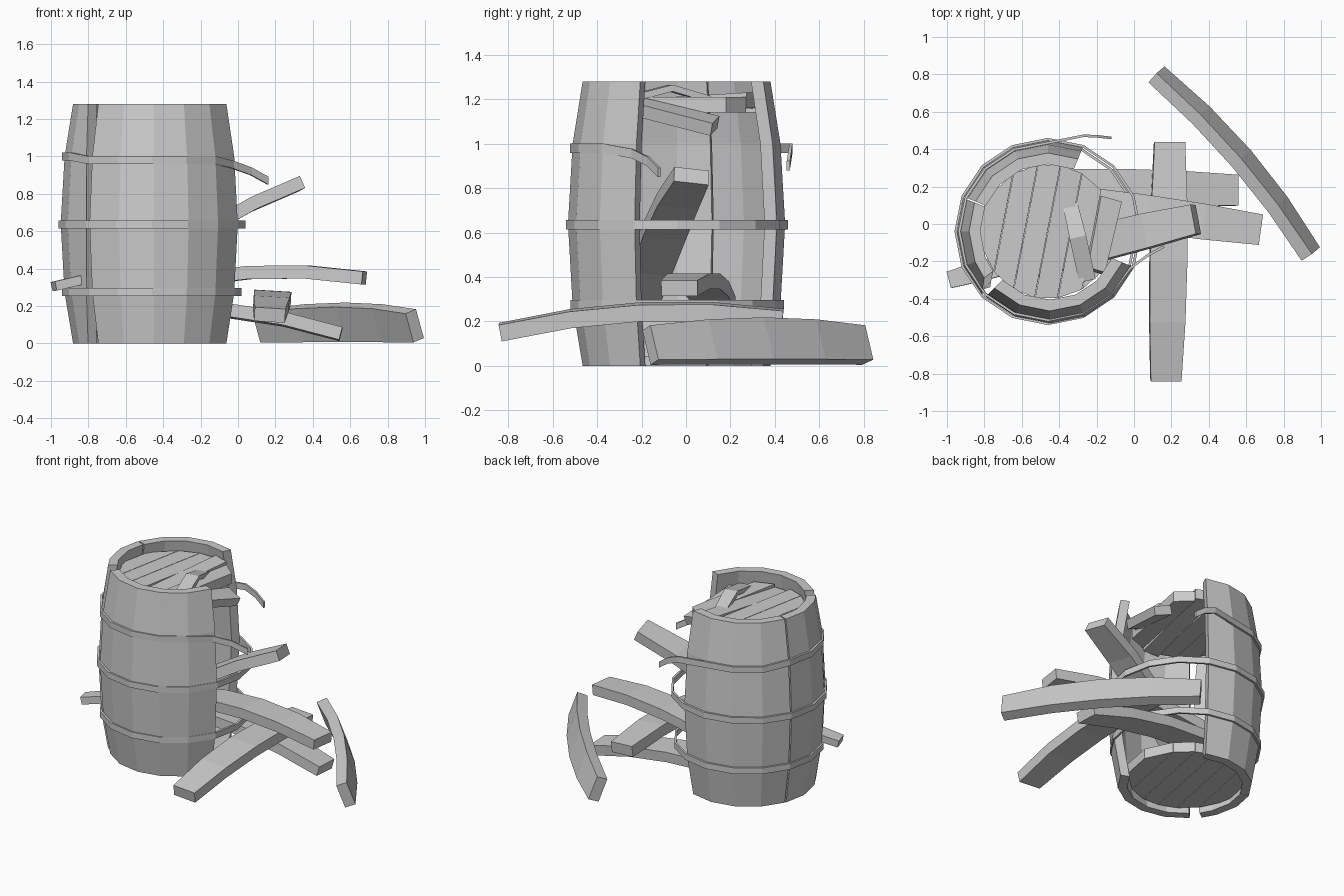
import bpy, bmesh, math
from mathutils import Vector as V

if "Cube" in bpy.data.objects:
    bpy.data.objects.remove(bpy.data.objects["Cube"])

CX, CY = -0.46, -0.04
LEVELS = [(0, 0.42), (0.27, 0.465), (0.64, 0.486), (1.0, 0.465), (1.28, 0.42)]


def sweep(name, rings, closed=False):
    """Skin a list of equal-sized point rings into a flat shaded solid."""
    bm = bmesh.new()
    vs = [[bm.verts.new(p) for p in r] for r in rings]
    n = len(vs[0])
    for i in range(len(vs) if closed else len(vs) - 1):
        a, b = vs[i], vs[(i + 1) % len(vs)]
        for k in range(n):
            m = (k + 1) % n
            bm.faces.new((a[k], a[m], b[m], b[k]))
    if not closed:
        bm.faces.new(vs[0])
        bm.faces.new(vs[-1])
    bmesh.ops.recalc_face_normals(bm, faces=bm.faces)
    me = bpy.data.meshes.new(name)
    bm.to_mesh(me)
    bm.free()
    ob = bpy.data.objects.new(name, me)
    bpy.context.collection.objects.link(ob)
    return ob


def polar(deg, r, z):
    a = math.radians(deg)
    return V((CX + r * math.cos(a), CY + r * math.sin(a), z))


def wall(name, angles, grow=0.0, thick=0.06, taper=0):
    """Curved run of staves; taper narrows the last edge at top and bottom."""
    rings = []
    for a in angles:
        k = taper if a == angles[-1] else 0
        ang = lambda z: a - k * ((z - 0.64) / 0.64) ** 2
        outer = [polar(ang(z), r + grow, z) for z, r in LEVELS]
        inner = [polar(ang(z), r + grow - thick, z) for z, r in reversed(LEVELS)]
        rings.append(outer + inner)
    return sweep(name, rings)


def beam(name, pts, normal, widths, t):
    """Rectangular bar along a path, flat side facing the normal."""
    pts = [V(p) for p in pts]
    rings = []
    for i, p in enumerate(pts):
        d = (pts[min(i + 1, len(pts) - 1)] - pts[max(i - 1, 0)]).normalized()
        side = d.cross(V(normal)).normalized()
        up = side.cross(d)
        s, u = side * widths[i] / 2, up * t / 2
        rings.append([p - s - u, p + s - u, p + s + u, p - s + u])
    sweep(name, rings)


def stave(name, a, b, normal, sag=0.065, w=0.2, t=0.07, n=4):
    a, b, nv = V(a), V(b), V(normal).normalized()
    pts, ws = [], []
    for i in range(n + 1):
        s = i / n
        k = 4 * s * (1 - s)
        pts.append(a.lerp(b, s) + nv * sag * k)
        ws.append(w * (0.82 + 0.18 * k))
    beam(name, pts, normal, ws, t)


# Barrel wall, with the broken opening on the right and a crack at the left
STEP = 22.5
wall("wall_back", [67.5 + STEP * i for i in range(5)])
wall("wall_left", [158.5, 180, 202.5, 224], grow=0.002, taper=8)
wall("wall_front", [225 + STEP * i for i in range(6)]).location = (0.01, -0.005, 0)


# Hoops
def band(p, out, h=0.042, t=0.014):
    o, u = V(out).normalized() * t / 2, V((0, 0, h / 2))
    return [p - o - u, p + o - u, p + o + u, p - o + u]


def hoop_ring(a, r, z):
    return band(polar(a, r, z), polar(a, 1, 0) - polar(a, 0, 0))


for name, r, z in (("middle_hoop", 0.493, 0.635), ("lower_hoop", 0.473, 0.275)):
    sweep(name, [hoop_ring(STEP * i, r, z) for i in range(16)], closed=True)
torn = [band(V((-0.12, 0.46, 0.90)), (0, 1, 0)),
        band(V((-0.19, 0.468, 0.95)), (0, 1, 0)),
        band(V((-0.27, 0.472, 0.98)), (0, 1, 0))]
torn += [hoop_ring(90 + STEP * i, 0.474, 0.98 + (0.02 if 3 <= i <= 5 else 0))
         for i in range(11)]
torn += [hoop_ring(335, 0.478, 0.955),
         band(V((0.07, -0.17, 0.92)), (0.6, -0.8, 0)),
         band(V((0.16, -0.12, 0.87)), (0.5, -0.85, 0))]
sweep("torn_upper_hoop", torn)


# Lid and base made of parallel boards
def board(name, u0, u1, z, r=0.36, t=0.07, tilt=0.0):
    d = V((math.cos(math.radians(79)), math.sin(math.radians(79)), 0))
    side = V((d.y, -d.x, 0))
    c = V((CX, CY, 0))
    rings = []
    for s in (-1, 1):
        ring = []
        for u, h in ((u0, 0), (u1, 0), (u1, t), (u0, t)):
            half = math.sqrt(max(r * r - u * u, 0.012))
            ring.append(c + side * u + d * s * half + V((0, 0, z + h + s * tilt)))
        rings.append(ring)
    sweep(name, rings)


for i in range(6):
    u = -0.36 + 0.12 * i
    board(f"base_board_{i}", u, u + 0.118, 0.04)
    if i < 5:
        board(f"lid_board_{i}", u, u + 0.117, 1.14, tilt=0.02 if i == 3 else 0)
beam("hanging_lid_board", [(-0.21, -0.25, 1.175), (-0.13, 0.13, 1.08)],
     (0.3, 0, 1), [0.10, 0.12], 0.06)
beam("splintered_lid_board",
     [(-0.25, -0.30, 1.19), (-0.30, -0.07, 1.25), (-0.34, 0.10, 1.20)],
     (0, 0, 1), [0.09, 0.09, 0.08], 0.03)

# Loose staves spilling out of the opening
stave("stave_on_edge", (0.12, 0.80, 0.094), (0.945, -0.16, 0.094),
      (0.75, 0.57, 0.34), sag=0.055)
stave("stave_crossing", (0.17, -0.835, 0.152), (0.19, 0.435, 0.215),
      (0.06, -0.04, 1), sag=0.06, t=0.075)
stave("stave_middle", (-0.53, 0.14, 0.28), (0.675, -0.03, 0.35), (0, 0, 1))
stave("stave_low", (-0.66, 0.20, 0.17), (0.55, 0.18, 0.05), (0, 0.05, 1))
stave("stave_raised", (-0.62, -0.22, 0.25), (0.33, 0.025, 0.855),
      (-0.5, 0, 0.85), sag=0.06, w=0.195)
stave("left_splinter", (-0.985, -0.298, 0.305), (-0.45, -0.15, 0.40),
      (-0.15, 0, 1), sag=0.01, w=0.11, t=0.05)
